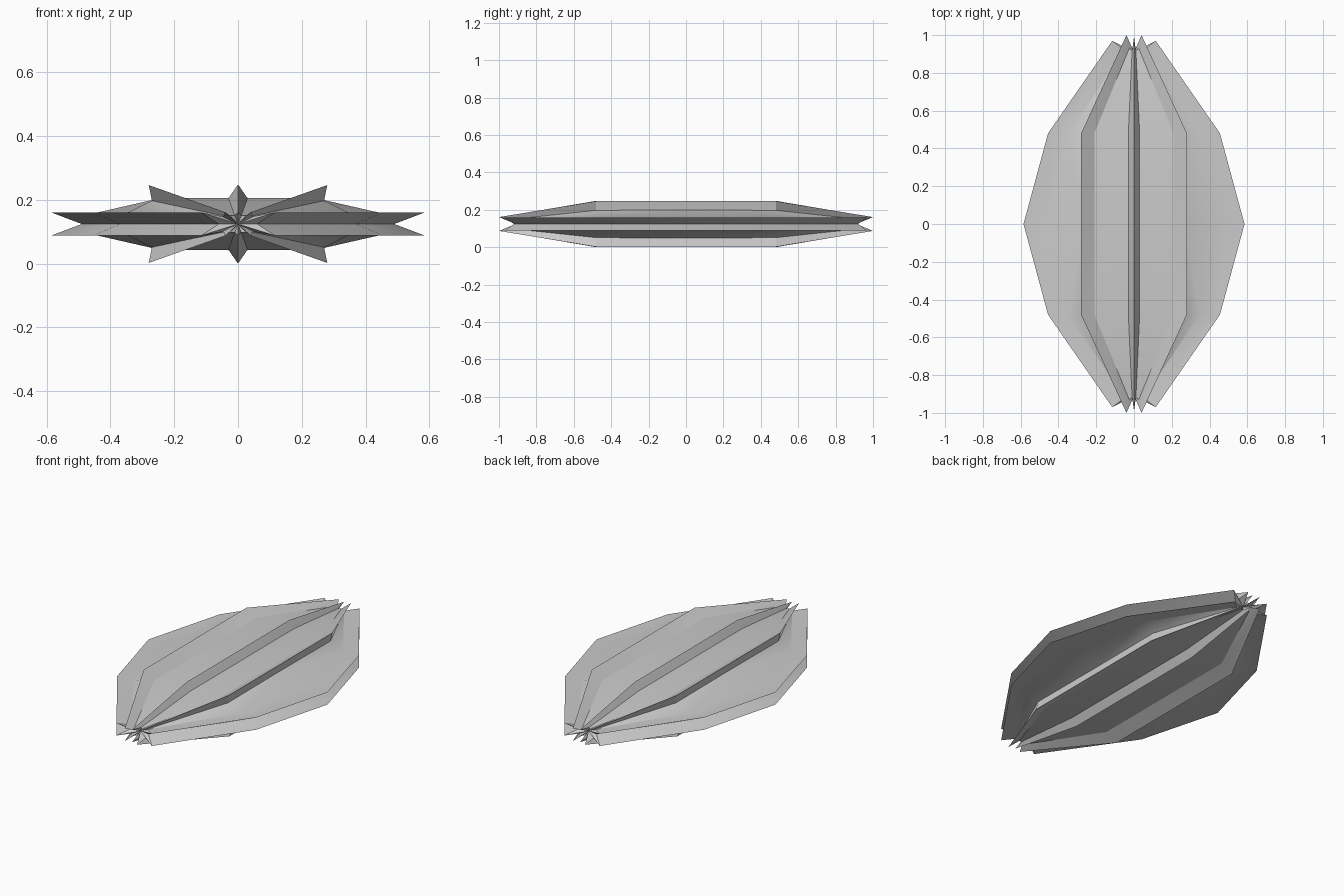
import bpy
import bmesh

if "Cube" in bpy.data.objects:
    bpy.data.objects.remove(bpy.data.objects["Cube"], do_unlink=True)

grey = bpy.data.materials.new("pale grey")
grey.use_nodes = True
grey.diffuse_color = (0.6, 0.6, 0.6, 1)
grey.node_tree.nodes["Principled BSDF"].inputs["Base Color"].default_value = (0.6, 0.6, 0.6, 1)

HALF_HEIGHT = 0.124

# One eighth of the ribbed pod: cross-sections running from the top rib
# (tip, base), over the diagonal rib (base, tip, base), to the side rib
# (base, tip) and the valley on the mid plane. Points are (x, y, z).
middle = [(0, 0, HALF_HEIGHT), (.03, 0, .081), (.21, 0, .081), (.28, 0, .122),
          (.27, 0, .075), (.45, 0, .034), (.585, 0, .036), (.49, 0, 0)]
shoulder = [(0, .48, HALF_HEIGHT), (.03, .48, .081), (.21, .48, .081), (.28, .48, .122),
            (.27, .48, .073), (.35, .48, .034), (.455, .48, .036), (.37, .48, 0)]
end = [(0, .99, .037), (.01, .92, .026), (.025, .93, .026), (.04, 1, .037),
       (.045, .93, .025), (.05, .92, .024), (.115, .97, .036), (.06, .92, 0)]

bm = bmesh.new()
rings = [[bm.verts.new(p) for p in ring] for ring in (middle, shoulder, end)]
for a, b in zip(rings, rings[1:]):
    for i in range(len(a) - 1):
        bm.faces.new((a[i], a[i + 1], b[i + 1], b[i]))

# Star-shaped end cap
hub = bm.verts.new((0, .91, 0))
tip_ring = rings[-1]
for p, q in zip(tip_ring, tip_ring[1:]):
    bm.faces.new((p, q, hub))

mesh = bpy.data.meshes.new("ribbed_pod")
bm.to_mesh(mesh)
bm.free()
mesh.materials.append(grey)
pod = bpy.data.objects.new("ribbed_pod", mesh)
pod.location.z = HALF_HEIGHT
bpy.context.collection.objects.link(pod)

# Mirror to the whole pod
mirror = pod.modifiers.new("mirror", "MIRROR")
mirror.use_axis = (True, True, True)
mirror.merge_threshold = 0.0005
bpy.ops.object.select_all(action="DESELECT")
pod.select_set(True)
bpy.context.view_layer.objects.active = pod
bpy.ops.object.modifier_apply(modifier=mirror.name)

# Outward faces, with crisp ribs
bm = bmesh.new()
bm.from_mesh(pod.data)
bmesh.ops.recalc_face_normals(bm, faces=bm.faces)
bm.to_mesh(pod.data)
bm.free()
bpy.ops.object.shade_smooth_by_angle(angle=0.4)
